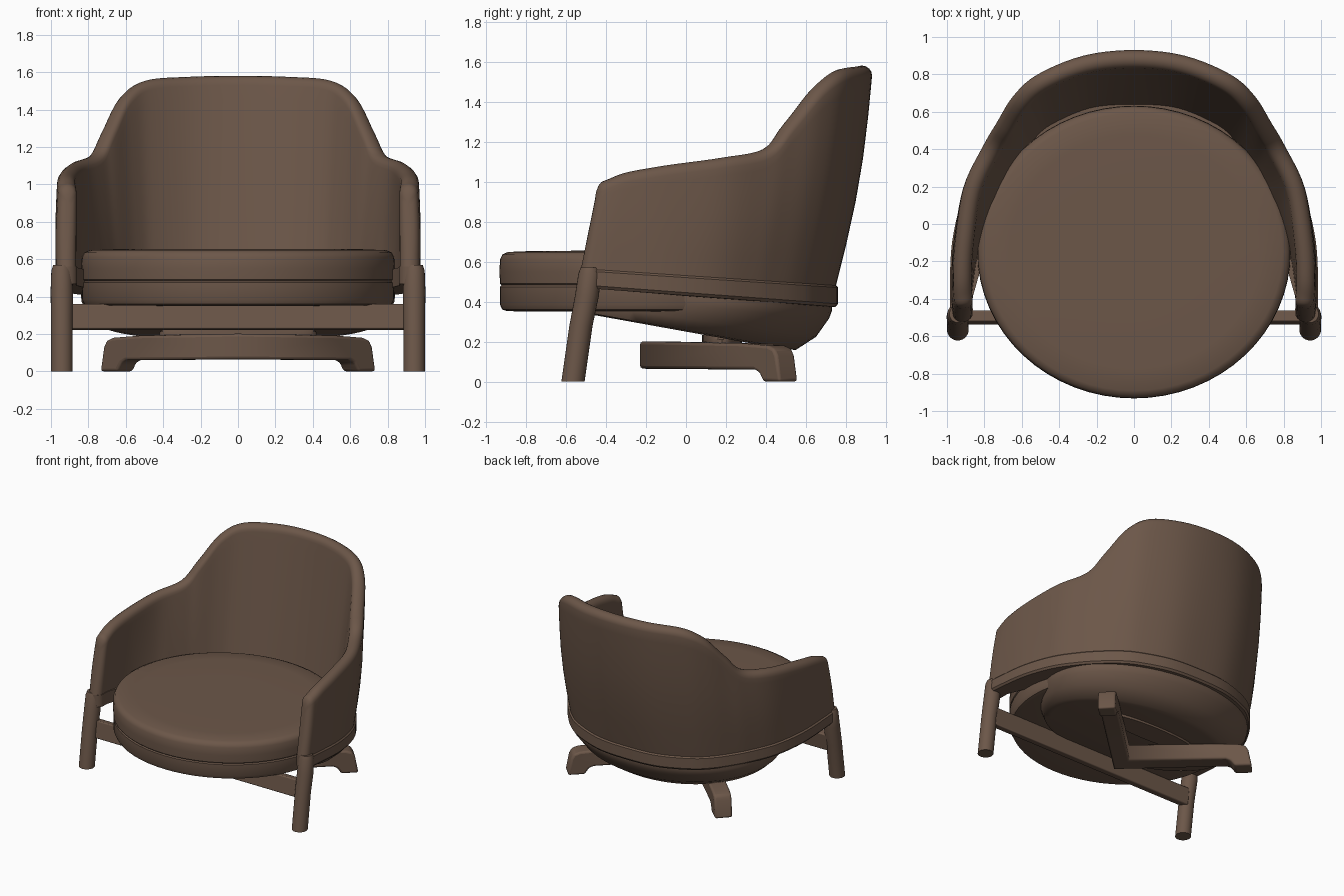
import bpy, bmesh
from math import sin, cos, pi, radians
from mathutils import Vector, Matrix

if "Cube" in bpy.data.objects:
    bpy.data.objects.remove(bpy.data.objects["Cube"], do_unlink=True)

BROWN = (0.15, 0.095, 0.066, 1)
mat = bpy.data.materials.new("warm brown")
mat.use_nodes = True
mat.diffuse_color = BROWN
bsdf = next(n for n in mat.node_tree.nodes if n.type == 'BSDF_PRINCIPLED')
bsdf.inputs["Base Color"].default_value = BROWN
bsdf.inputs["Roughness"].default_value = 0.7


def finish(name, bm, angle=40, mirror=False, bevel=0):
    bmesh.ops.recalc_face_normals(bm, faces=bm.faces)
    mesh = bpy.data.meshes.new(name)
    bm.to_mesh(mesh)
    bm.free()
    mesh.materials.append(mat)
    obj = bpy.data.objects.new(name, mesh)
    bpy.context.collection.objects.link(obj)
    bpy.ops.object.select_all(action='DESELECT')
    obj.select_set(True)
    bpy.context.view_layer.objects.active = obj
    bpy.ops.object.shade_smooth_by_angle(angle=radians(angle))
    if bevel:
        mod = obj.modifiers.new("soft edges", 'BEVEL')
        mod.width, mod.segments = bevel, 3
        mod.limit_method = 'ANGLE'
    if mirror:
        mod = obj.modifiers.new("mirror", 'MIRROR')
        mod.use_bisect_axis[0] = True
    return obj


def loft(name, rings, **kw):
    """Skin closed rings of points and cap both ends."""
    bm = bmesh.new()
    rows = [[bm.verts.new(p) for p in ring] for ring in rings]
    n = len(rows[0])
    for a, b in zip(rows, rows[1:]):
        for i in range(n):
            j = (i + 1) % n
            bm.faces.new((a[i], a[j], b[j], b[i]))
    bm.faces.new(rows[0])
    bm.faces.new(rows[-1][::-1])
    return finish(name, bm, **kw)


def ellipse(cx, cy, rx, ry, height, n=64):
    """Ring of points; height is a function of y."""
    ring = []
    for i in range(n):
        a = 2 * pi * i / n
        y = cy + ry * sin(a)
        ring.append((cx + rx * cos(a), y, height(y)))
    return ring


# Plan of the wrap-around back: top x, y, z and bottom x, y, arm tip to centre
HALF = [(.962, -.41, 1.005, .97, -.48), (.968, -.3, 1.045, .975, -.38),
        (.958, -.1, 1.08, .963, -.1), (.91, .2, 1.12, .902, .15),
        (.805, .42, 1.165, .805, .33), (.735, .54, 1.3, .725, .44),
        (.645, .685, 1.472, .625, .55), (.515, .8, 1.555, .5, .64),
        (.27, .9, 1.575, .26, .73), (0, .93, 1.58, 0, .75)]
FULL = HALF + [(-s[0], s[1], s[2], -s[3], s[4]) for s in HALF[-2::-1]]


def spline(pts, steps=5):
    out = []
    for k in range(len(pts) - 1):
        p = [pts[max(0, min(len(pts) - 1, k + d))] for d in (-1, 0, 1, 2)]
        for i in range(steps):
            t = i / steps
            out.append([b + .5 * t * (c - a + t * (2 * a - 5 * b + 4 * c - d
                        + t * (3 * (b - c) + d - a))) for a, b, c, d in zip(*p)])
    return out + [list(pts[-1])]


STATIONS = spline(FULL)


def seam(y):
    return .53 - .066 * y


def frames():
    """Yield station, plan tangent, outward normal and end-rounding angle."""
    last = len(STATIONS) - 1
    caps = [radians(d) for d in (80, 60, 40, 20)]
    for i, s in enumerate(STATIONS):
        a, b = STATIONS[max(0, i - 1)], STATIONS[min(last, i + 1)]
        t = Vector((b[3] - a[3], b[4] - a[4], 0)).normalized()
        n = Vector((t.y, -t.x, 0))
        if i == 0:
            for c in caps:
                yield s, -t, n, c
        yield s, t, n, 0
        if i == last:
            for c in caps[::-1]:
                yield s, t, n, c


def shell_section(s, t, n, cap):
    top, bot = Vector(s[:3]), Vector((s[3], s[4], seam(s[4])))
    f = cos(cap)
    tt = .1
    tb = .105 + .065 * max(0, 1 - abs(s[4] - .2) / .6)
    bulge = .005 + .03 * max(0, s[4])
    shift = t * sin(cap) * .05
    top.z -= (1 - f) * .06
    r = tt / 2 * f
    # the end rounding bends towards the middle of the wall
    outward = n if n.dot(Vector((s[3], s[4], 0))) > 0 else -n
    top += shift - outward * (tt / 2) * (1 - f)
    bot += shift - outward * (tb / 2) * (1 - f)
    top.z -= tt / 2
    levels = [0, .2, .4, .6, .8, .93]
    outer = [bot.lerp(top, u) + outward * bulge * sin(pi * u) for u in levels]
    inner = [bot.lerp(top, u) - outward * f * (tb + (tt - tb) * u) for u in levels]
    mid = top - outward * r
    arc = [mid + outward * r * cos(pi * k / 8) + Vector((0, 0, r * sin(pi * k / 8)))
           for k in range(9)]
    return outer + arc + inner[::-1]


def band_section(s, t, n, cap):
    thick = .12 + .08 * min(1, max(0, (s[4] + .4) / .3))
    f = cos(cap)
    base = Vector((s[3], s[4], 0)) + t * sin(cap) * .05 + n * .01
    mid = base - n * thick / 2
    hi, lo = seam(s[4]), .43 - .075 * s[4]
    half = thick * f / 2
    corners = [(half - .012, lo), (half, lo + .015), (half, hi - .01),
               (half - .01, hi), (-half, hi), (-half, lo)]
    return [mid + n * w + Vector((0, 0, z)) for w, z in corners]


loft("back_and_arms_shell", [shell_section(*f) for f in frames()])
loft("seat_band", [band_section(*f) for f in frames()], angle=35)

# Round cushion in two layers with a fine seam
PROFILE = [(.5, .35), (.95, .352), (.985, .36), (1, .385), (1, .474),
           (.99, .482), (1, .49), (1.003, .55), (1, .61), (.985, .635),
           (.95, .648), (.8, .653), (.4, .655)]
loft("seat_cushion", [ellipse(0, -.15, .835 * s, .78 * s, lambda y, z=z: z)
                      for s, z in PROFILE])

# Tilted bowl with a broad flat underside: centre y, radii, height and slope
BOWL = [(.12, .84, .61, .45, .07), (.12, .84, .61, .41, .075),
        (.115, .835, .6, .38, .09), (.06, .8, .59, .315, .14),
        (.01, .74, .54, .257, .178), (.0, .68, .5, .25, .18)]
loft("seat_bowl", [ellipse(0, cy, rx, ry, lambda y, z=z, m=m: z - m * y)
                   for cy, rx, ry, z, m in BOWL], angle=50)

# Front legs, leaning forward towards the floor
LEG = [(-.565, .058, 0), (-.525, .058, .28), (-.495, .06, .43),
       (-.482, .056, .54), (-.482, .045, .57)]
loft("front_legs", [ellipse(.942, y, r, r, lambda _, z=z: z, 24)
                    for y, r, z in LEG], mirror=True)

# Crossbar between the front legs, tilted with them
bm = bmesh.new()
bmesh.ops.create_cube(bm, size=1)
bmesh.ops.scale(bm, vec=(1.84, .06, .135), verts=bm.verts)
bmesh.ops.rotate(bm, matrix=Matrix.Rotation(radians(-8), 3, 'X'), verts=bm.verts)
bmesh.ops.translate(bm, vec=(0, -.5, .29), verts=bm.verts)
finish("front_crossbar", bm, bevel=.008)

# V-shaped rear base: one arm with a foot, mitred and mirrored at the centre
START, END = Vector((0, -.14, 0)), Vector((.695, .515, 0))
along = (END - START).normalized()
across = Vector((along.y, -along.x, 0))
L = (END - START).length
ARM = [(-.15, .065), (L - .19, .06), (L - .155, .045), (L - .125, 0), (L, 0),
       (L - .025, .13), (L - .045, .165), (L - .09, .18), (L - .3, .192),
       (-.15, .203)]
loft("rear_base", [[START + along * d + across * w + Vector((0, 0, z))
                    for d, z in ARM] for w in (-.065, .065)],
     mirror=True, bevel=.015)

# Mounting plate joining the base to the bowl
loft("base_mount", [ellipse(0, .18, rx, .1, lambda y, z=z: z - .08 * y, 32)
                    for rx, z in ((.42, .205), (.42, .225), (.4, .24))])
